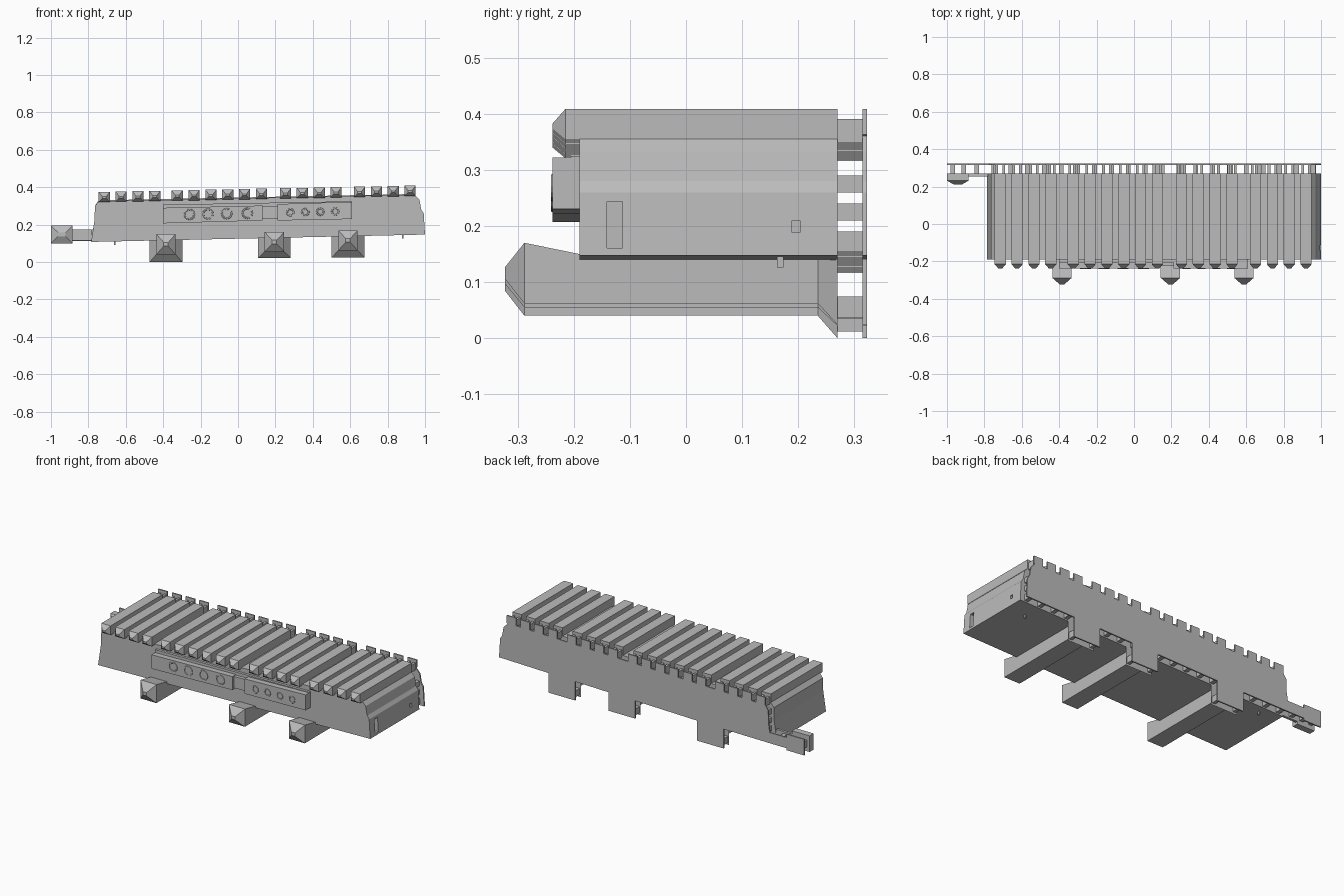
import bpy, bmesh

cube = bpy.data.objects.get("Cube")
if cube:
    bpy.data.objects.remove(cube, do_unlink=True)

grey = bpy.data.materials.new("plain grey")
grey.use_nodes = True
colour = (0.5, 0.5, 0.5, 1)
grey.diffuse_color = colour
grey.node_tree.nodes["Principled BSDF"].inputs["Base Color"].default_value = colour


def finish(name, bm):
    bmesh.ops.recalc_face_normals(bm, faces=bm.faces[:])
    mesh = bpy.data.meshes.new(name)
    bm.to_mesh(mesh)
    bm.free()
    mesh.materials.append(grey)
    obj = bpy.data.objects.new(name, mesh)
    bpy.context.collection.objects.link(obj)
    return obj


def prism(name, outline, y0, y1):
    """Extrude an x-z outline along y."""
    bm = bmesh.new()
    face = bm.faces.new([bm.verts.new((x, y0, z)) for x, z in outline])
    new = bmesh.ops.extrude_face_region(bm, geom=[face])["geom"]
    verts = [v for v in new if isinstance(v, bmesh.types.BMVert)]
    bmesh.ops.translate(bm, verts=verts, vec=(0, y1 - y0, 0))
    return finish(name, bm)


def loft(name, rings):
    """Join rectangles (y, x centre, half width, bottom, top)."""
    bm = bmesh.new()
    loops = [[bm.verts.new(p) for p in ((x - w, y, b), (x + w, y, b), (x + w, y, t), (x - w, y, t))]
             for y, x, w, b, t in rings]
    for a, b in zip(loops, loops[1:]):
        for i in range(4):
            j = (i + 1) % 4
            bm.faces.new((a[i], a[j], b[j], b[i]))
    bm.faces.new(loops[0])
    bm.faces.new(loops[-1])
    return finish(name, bm)


def floor_line(x):
    return 0.125 + 0.022 * x


def top_line(x):
    return 0.39 + 0.02 * x


FRONT, BACK, PLATE, END = -0.19, 0.27, 0.315, 0.323
PITCH = 0.09
slats = [start + PITCH * i for start, count in ((-0.715, 4), (-0.325, 6), (0.254, 4), (0.65, 4))
         for i in range(count)]
# foot centre, plate floor, beam bottom, beam top
feet = [(-0.385, 0.0, 0.04, 0.15), (0.195, 0.022, 0.055, 0.16), (0.588, 0.024, 0.062, 0.17)]

# Main body
left_side = [(-0.745, 0.325), (-0.765, 0.3), (-0.767, 0.225), (-0.785, floor_line(-0.785))]
right_side = [(1, floor_line(1)), (0.993, 0.26), (0.98, 0.28), (0.97, 0.333), (0.945, 0.36)]
body = prism("body", left_side + right_side, FRONT, BACK)

# Small openings in the end wall
for i, (y, z, depth, height) in enumerate(((-0.127, 0.202, 0.028, 0.083), (0.196, 0.199, 0.015, 0.022))):
    bpy.ops.mesh.primitive_cube_add(size=1, location=(1, y, z))
    cutter = bpy.context.object
    cutter.name = "opening_cutter_%d" % (i + 1)
    cutter.scale = (0.1, depth, height)
    cutter.hide_render = True
    cutter.hide_viewport = True
    cut = body.modifiers.new("opening", "BOOLEAN")
    cut.object = cutter
    cut.solver = "EXACT"

# Top slats with blunt pointed front ends, and pegs behind them
for i, x in enumerate(slats):
    t = top_line(x)
    loft("slat_%d" % (i + 1), [(-0.238, x, 0.01, t - 0.036, t - 0.026), (-0.215, x, 0.03, t - 0.055, t),
                               (BACK, x, 0.03, t - 0.055, t)])
    for side in (-0.018, 0.018):
        loft("slat_peg", [(y, x + side, 0.007, t - 0.06, t - 0.018) for y in (BACK, PLATE)])

# Cross beams: pointed front, flared back
for i, (x, floor, b, t) in enumerate(feet):
    mid = (b + t) / 2
    loft("cross_beam_%d" % (i + 1), [
        (-0.323, x, 0.012, mid - 0.01, mid + 0.01), (-0.288, x, 0.052, b, t),
        (FRONT, x, 0.052, b, t - 0.02), (0.235, x, 0.052, b, t - 0.02),
        (BACK, x, 0.087, floor, t)])
    for side in (-0.07, 0.07):
        loft("foot_peg", [(y, x + side, 0.01, floor + 0.012, floor + 0.05) for y in (BACK, PLATE)])

# Backing plate: one outline with foot tabs below and a tooth behind every slat
outline = [(-1, 0.1), (-0.885, 0.1), (-0.885, 0.112), (-0.785, 0.112)]
for x, floor, b, t in feet:
    lo, hi = x - 0.087, x + 0.087
    outline += [(lo, floor_line(lo)), (lo, floor), (hi, floor), (hi, floor_line(hi))]
outline += right_side
for x in reversed(slats):
    t = top_line(x)
    for edge, z in ((0.03, t - 0.045), (0.03, t), (-0.03, t), (-0.03, t - 0.045)):
        outline.append((x + edge, z))
outline += left_side[1:3]
outline += [(-0.775, 0.175), (-0.885, 0.175), (-0.885, 0.195), (-1, 0.195)]
prism("backing_plate", outline, PLATE, END)

# Pegs along the lower edge and the ends
for i in range(20):
    x = -0.75 + PITCH * i
    z = floor_line(x)
    loft("lower_peg", [(y, x, 0.012, z + 0.008, z + 0.035) for y in (BACK, PLATE)])
for x in (-0.74, 0.96):
    for z in (0.16, 0.21, 0.26):
        loft("end_peg", [(y, x, 0.01, z, z + 0.03) for y in (BACK, PLATE)])

# Side arm with a pointed block
loft("side_arm", [(y, -0.833, 0.053, 0.115, 0.175) for y in (0.255, BACK)])
loft("arm_block", [(0.21, -0.942, 0.02, 0.138, 0.158), (0.232, -0.942, 0.058, 0.1, 0.195),
                   (BACK, -0.942, 0.058, 0.1, 0.195)])
for x in (-0.97, -0.91, -0.84):
    loft("arm_peg", [(y, x, 0.012, 0.125, 0.165) for y in (BACK, PLATE)])

# Raised front panels
prism("front_panel_long", [(-0.4, 0.207), (0.13, 0.222), (0.13, 0.302), (-0.4, 0.29)], -0.238, FRONT)
prism("front_panel_short", [(0.21, 0.222), (0.61, 0.23), (0.61, 0.322), (0.21, 0.31)], -0.238, FRONT)
prism("panel_link", [(0.13, 0.23), (0.21, 0.232), (0.21, 0.3), (0.13, 0.298)], -0.225, FRONT)
prism("panel_ledge", [(-0.4, 0.285), (0.61, 0.305), (0.61, 0.325), (-0.4, 0.307)], -0.205, FRONT)

# Round carvings on the panels
for i, x in enumerate((-0.26, -0.16, -0.06, 0.05, 0.28, 0.36, 0.44, 0.52)):
    size = 0.026 if x < 0.2 else 0.018
    bpy.ops.mesh.primitive_torus_add(major_segments=12, minor_segments=6, major_radius=size,
                                     minor_radius=0.006, location=(x, -0.235, 0.26 + 0.02 * x),
                                     rotation=(1.5708, 0, 0))
    ring = bpy.context.object
    ring.name = "carving_%d" % (i + 1)
    ring.data.materials.append(grey)

# Small pins under the body
for x, y in ((0.88, 0.168), (-0.66, 0.224)):
    z = floor_line(x)
    loft("underside_pin", [(yy, x, 0.004, z - 0.018, z + 0.005) for yy in (y - 0.006, y + 0.006)])
